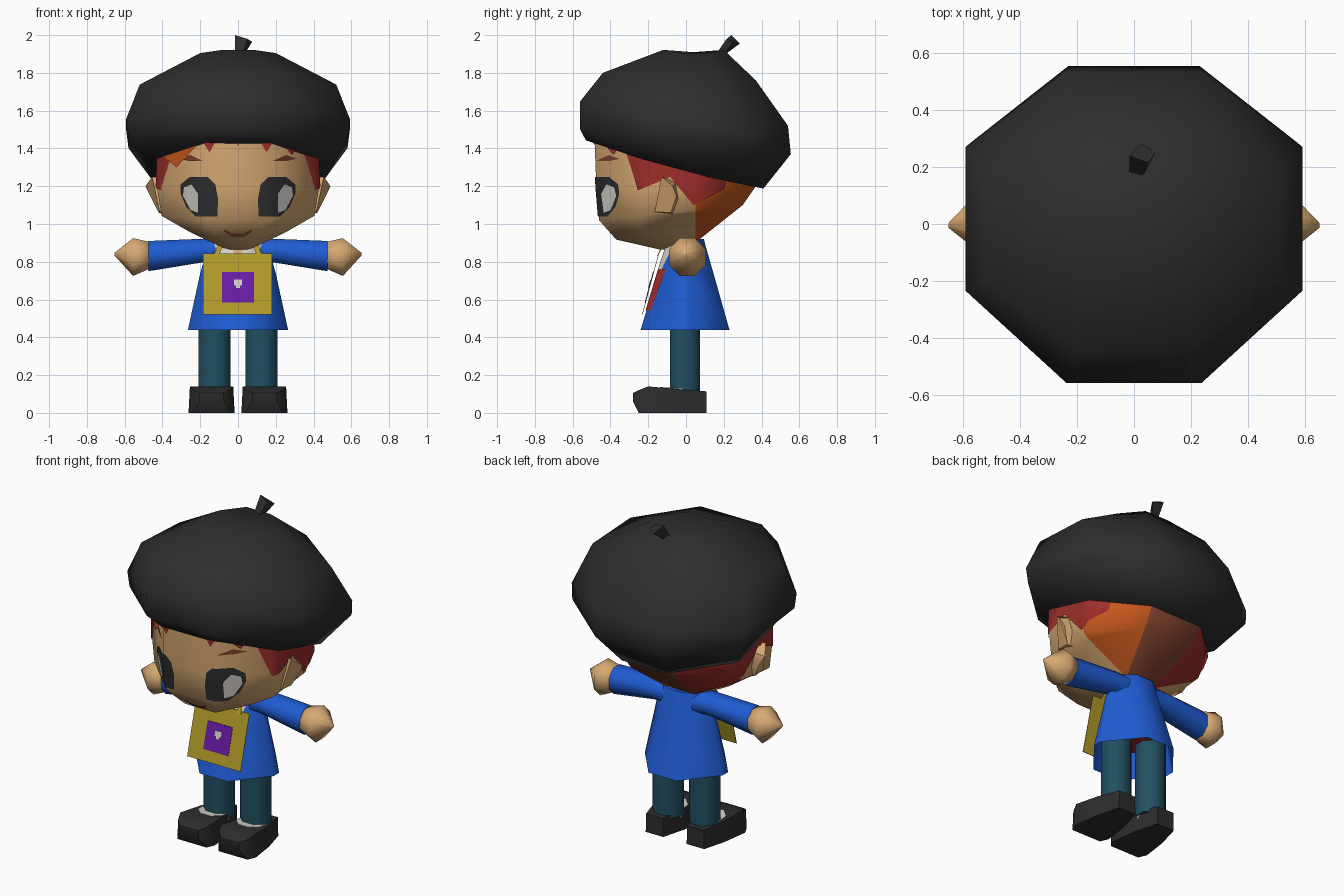
import bpy, bmesh, math
from mathutils import Vector

if "Cube" in bpy.data.objects:
    bpy.data.objects.remove(bpy.data.objects["Cube"])


def material(name, r, g, b):
    m = bpy.data.materials.new(name)
    m.diffuse_color = (r, g, b, 1)
    m.use_nodes = True
    m.node_tree.nodes["Principled BSDF"].inputs["Base Color"].default_value = m.diffuse_color
    return m


BLACK = material("charcoal", 0.026, 0.026, 0.026)
SKIN = material("skin", 0.68, 0.40, 0.17)
ORANGE = material("orange hair", 0.58, 0.10, 0.012)
RED = material("red hair", 0.34, 0.027, 0.024)
BLUE = material("coat blue", 0.014, 0.107, 0.65)
TEAL = material("trouser teal", 0.015, 0.078, 0.12)
YELLOW = material("bag yellow", 0.43, 0.32, 0.022)
PURPLE = material("patch purple", 0.14, 0.011, 0.37)
WHITE = material("white", 0.65, 0.62, 0.58)
BROWN = material("brown", 0.22, 0.055, 0.028)


def finish(name, bm, mats, angle=50):
    me = bpy.data.meshes.new(name)
    bm.to_mesh(me)
    bm.free()
    for m in mats:
        me.materials.append(m)
    ob = bpy.data.objects.new(name, me)
    bpy.context.collection.objects.link(ob)
    if angle:
        bpy.ops.object.select_all(action='DESELECT')
        ob.select_set(True)
        bpy.context.view_layer.objects.active = ob
        bpy.ops.object.shade_smooth_by_angle(angle=math.radians(angle))
    return ob


def octagon(end=0.414, front=0.414, back=0.414):
    """Unit octagon as (front-back, sideways) pairs; end is the half length of the front edge."""
    return [(1, end), (back, 1), (-front, 1), (-1, end),
            (-1, -end), (-front, -1), (back, -1), (1, -end)]


def ring(yf, zf, yb, zb, hw, cx=0, sag=0, shape=()):
    """Tilted octagon given by its front and back edges."""
    return [Vector((cx + s * hw, (yf + yb) / 2 + c * (yb - yf) / 2,
                    (zf + zb) / 2 + c * (zb - zf) / 2 - sag * s * s)) for c, s in octagon(*shape)]


def ring_x(x, yc, zc, ry, rz):
    """Octagon across the x axis, for arms and hands."""
    return [Vector((x, yc + c * ry, zc + s * rz)) for c, s in octagon()]


def loft(name, rings, mat, caps=(True, True), angle=50):
    bm = bmesh.new()
    vs = [[bm.verts.new(p) for p in r] for r in rings]
    for a, b in zip(vs, vs[1:]):
        n = len(a)
        for i in range(n):
            bm.faces.new((a[i], a[(i + 1) % n], b[(i + 1) % n], b[i]))
    if caps[0]:
        bm.faces.new(vs[0][::-1])
    if caps[1]:
        bm.faces.new(vs[-1])
    bmesh.ops.recalc_face_normals(bm, faces=bm.faces)
    return finish(name, bm, [mat], angle)


def decal(name, source, poly, mat, side=0, lift=0.005):
    """Thin skin over source, trimmed to a convex outline seen from the front or a side."""
    bm = bmesh.new()
    bm.from_mesh(source.data)
    view = Vector((side, 0, 0)) if side else Vector((0, -1, 0))
    bm.normal_update()
    bmesh.ops.delete(bm, geom=[f for f in bm.faces if f.normal.dot(view) < 0.1], context='FACES')
    pts = [Vector((0, u, v)) if side else Vector((u, 0, v)) for u, v in poly]
    mid = sum(pts, Vector()) / len(pts)
    for a, b in zip(pts, pts[1:] + pts[:1]):
        no = (b - a).cross(view)
        if no.dot(mid - a) > 0:
            no = -no
        bmesh.ops.bisect_plane(bm, geom=bm.verts[:] + bm.edges[:] + bm.faces[:],
                               plane_co=a, plane_no=no, clear_outer=True)
    bm.normal_update()
    for v, n in [(v, v.normal.copy()) for v in bm.verts]:
        v.co += n * lift
    for f in bm.faces:
        f.material_index = 0
    return finish(name, bm, [mat])


def plate(name, x0, x1, z0, z1, mat, lift, thick=0.003):
    """Flat panel lying on the slanted front of the bag."""
    def y(z):
        return -0.23 + (z - 0.52) * 0.27 - lift
    rings = [[Vector((x, y(z) - t, z)) for x, z in ((x0, z0), (x1, z0), (x1, z1), (x0, z1))]
             for t in (0, thick)]
    return loft(name, rings, mat, angle=0)


# Head, with the back half coloured as hair: one colour per facing
head = loft("head", [ring(-0.14, 0.865, 0.03, 0.865, 0.06),
                     ring(-0.37, 0.91, 0.07, 0.91, 0.25, sag=-0.045),
                     ring(-0.46, 1.02, 0.30, 1.10, 0.405), ring(-0.475, 1.2, 0.37, 1.2, 0.43),
                     ring(-0.485, 1.47, 0.37, 1.45, 0.42)], SKIN)
for m in (ORANGE, BROWN, RED):
    head.data.materials.append(m)
bm = bmesh.new()
bm.from_mesh(head.data)
bmesh.ops.bisect_plane(bm, geom=bm.verts[:] + bm.edges[:] + bm.faces[:],
                       plane_co=(0, 0.05, 0), plane_no=(0, 1, 0))
bm.normal_update()
for f in bm.faces:
    if f.calc_center_median().y > 0.05:
        f.material_index = 1 if f.normal.x > 0.2 else 3 if f.normal.x < -0.2 else 2
bm.to_mesh(head.data)
bm.free()

# Beret and stem
HAT = (0.4, 0.41, 0.51)
loft("beret", [ring(-0.53, 1.445, 0.41, 1.19, 0.46, sag=0.02, shape=(0.33, 0.414, 0.45)),
               ring(-0.56, 1.50, 0.555, 1.37, 0.58, shape=HAT),
               ring(-0.56, 1.66, 0.54, 1.53, 0.592, sag=0.065, shape=HAT),
               ring(-0.44, 1.81, 0.37, 1.77, 0.52, sag=0.06, shape=HAT),
               ring(-0.12, 1.925, 0.20, 1.925, 0.20, sag=0.02)], BLACK, angle=80)
stem = [[Vector(p) for p in r] for r in (
    [(-0.015, 0.17, 1.9), (0.025, 0.16, 1.9), (0.035, 0.2, 1.9), (0.0, 0.21, 1.9)],
    [(-0.015, 0.24, 2.0), (0.05, 0.215, 1.98), (0.075, 0.25, 1.965), (0.025, 0.285, 1.955)])]
loft("beret_stem", stem, BLACK, angle=0)

# Face, fringe, ears, arms and legs, mirrored left and right
for s, tag in ((-1, "left"), (1, "right")):
    def mir(pts):
        return [(s * u, v) for u, v in pts]

    decal("eye_" + tag, head, mir([(0.11, 1.04), (0.22, 1.04), (0.27, 1.09), (0.30, 1.16), (0.30, 1.21),
                                   (0.25, 1.25), (0.16, 1.25), (0.12, 1.21), (0.105, 1.13)]), BLACK)
    decal("eye_white_" + tag, head, mir([(0.205, 1.06), (0.245, 1.075), (0.285, 1.15), (0.28, 1.195),
                                         (0.24, 1.21), (0.205, 1.16)]), WHITE, lift=0.009)
    decal("eyebrow_" + tag, head, mir([(0.18, 1.333), (0.25, 1.333), (0.31, 1.345), (0.25, 1.365)]), BROWN)
    decal("mouth_corner_" + tag, head, mir([(0.035, 0.935), (0.075, 0.965), (0.07, 0.975),
                                            (0.035, 0.955)]), BROWN)
    decal("fringe_" + tag, head, mir([(0.21, 1.47), (0.10, 1.47), (0.15, 1.38)]), RED)
    if s < 0:
        decal("fringe_lock_left", head, [(-0.40, 1.46), (-0.39, 1.36), (-0.32, 1.30), (-0.21, 1.42),
                                         (-0.21, 1.46)], ORANGE, lift=0.008)
    else:
        decal("fringe_lock_right", head, [(0.20, 1.46), (0.28, 1.365), (0.34, 1.46)], RED, lift=0.008)
    decal("temple_hair_" + tag, head, [(-0.33, 1.46), (-0.31, 1.37), (-0.25, 1.18), (-0.08, 1.25),
                                       (-0.08, 1.46)], RED, side=s, lift=0.006)
    decal("side_hair_" + tag, head, [(-0.085, 1.45), (-0.085, 1.25), (0.04, 1.1), (0.2, 1.19),
                                     (0.25, 1.45)], RED, side=s, lift=0.006)

    # Ear: faceted wedge flaring outward
    inner = [(0.39, -0.17, 1.06), (0.39, -0.07, 1.05), (0.41, -0.04, 1.13), (0.41, -0.05, 1.22),
             (0.41, -0.13, 1.25)]
    outer = [(0.415, -0.165, 1.065), (0.42, -0.08, 1.06), (0.465, -0.05, 1.15), (0.49, -0.07, 1.20),
             (0.455, -0.13, 1.25)]
    loft("ear_" + tag, [[Vector((s * x, y, z)) for x, y, z in r] for r in (inner, outer)], SKIN, angle=45)

    # Sleeve and fist
    loft("sleeve_" + tag, [ring_x(s * 0.06, 0.01, 0.85, 0.075, 0.07),
                           ring_x(s * 0.18, 0.01, 0.86, 0.075, 0.062),
                           ring_x(s * 0.475, 0.0, 0.83, 0.075, 0.08)], BLUE)
    loft("hand_" + tag, [ring_x(s * 0.46, 0.0, 0.835, 0.07, 0.068),
                         ring_x(s * 0.555, 0.007, 0.825, 0.098, 0.1),
                         ring_x(s * 0.653, -0.005, 0.84, 0.008, 0.008)], SKIN, angle=80)

    # Trouser leg, sock and shoe
    loft("leg_" + tag, [ring(-0.085, z, 0.075, z, 0.084, s * 0.125) for z in (0.10, 0.62)], TEAL)
    loft("sock_" + tag, [ring(-0.135, 0.08, 0.03, 0.08, 0.082, s * 0.13),
                         ring(-0.135, 0.137, 0.03, 0.124, 0.082, s * 0.13)], WHITE, angle=0)
    shoe = [(0.108, 0.06, 0, 0.114), (-0.04, 0.10, 0, 0.126), (-0.20, 0.122, 0, 0.14),
            (-0.25, 0.10, 0, 0.12), (-0.28, 0.065, 0.06, 0.105)]
    loft("shoe_" + tag, [[Vector((s * 0.14 + u * w, y, z)) for u, z in
                          ((-1, z0), (1, z0), (0.94, z1), (-0.94, z1))]
                         for y, w, z0, z1 in shoe], BLACK, angle=40)

    # Bag strap
    strap = [[Vector((s * (x + d), y, z)) for d, y, z in ((-0.014, y0, z0), (0.014, y0, z0),
             (0.014, y0 - 0.006, z0), (-0.014, y0 - 0.006, z0))]
             for x, y0, z0 in ((0.115, -0.148, 0.83), (0.08, -0.10, 0.925), (0.075, 0.03, 0.93))]
    loft("bag_strap_" + tag, strap, YELLOW, angle=0)

decal("mouth", head, [(-0.04, 0.935), (0.04, 0.935), (0.03, 0.952), (-0.03, 0.952)], BROWN)
decal("fringe_middle", head, [(-0.03, 1.46), (0.0, 1.415), (0.03, 1.46)], RED)

# Neck, coat and the shirt showing at the opening
loft("neck", [ring(-0.06, z, 0.05, z, 0.06) for z in (0.8, 0.95)], SKIN)
HEX = (0.36, 0.12, 0.12)
TOP = (0.4, 0.3, 0.3)
coat = loft("coat", [ring(-0.24, 0.44, 0.23, 0.44, 0.265, shape=HEX),
                     ring(-0.15, 0.74, 0.145, 0.74, 0.20, shape=HEX),
                     ring(-0.105, 0.88, 0.105, 0.88, 0.16, shape=TOP),
                     ring(-0.08, 0.92, 0.095, 0.92, 0.14, shape=TOP)],
            BLUE, caps=(False, True))
decal("vest_front", coat, [(-0.11, 0.54), (0.11, 0.54), (0.11, 0.76), (-0.11, 0.76)], RED)
decal("shirt_collar", coat, [(-0.09, 0.76), (0.09, 0.76), (0.13, 0.92), (-0.13, 0.92)], WHITE)
decal("throat", coat, [(-0.045, 0.93), (0.045, 0.93), (0.02, 0.84), (-0.02, 0.84)], SKIN, lift=0.009)
loft("vest_lining", [ring(-0.15, 0.56, 0.15, 0.56, 0.17, shape=HEX),
                     ring(-0.07, 0.8, 0.07, 0.8, 0.11, shape=HEX)], RED)

# Bag with patch and clasp
plate("bag", -0.185, 0.18, 0.52, 0.845, YELLOW, 0.0)
plate("bag_patch", -0.085, 0.085, 0.585, 0.745, PURPLE, 0.003)
plate("bag_clasp", -0.022, 0.022, 0.675, 0.705, WHITE, 0.006)
plate("bag_clasp_tail", -0.011, 0.011, 0.66, 0.675, WHITE, 0.006)
